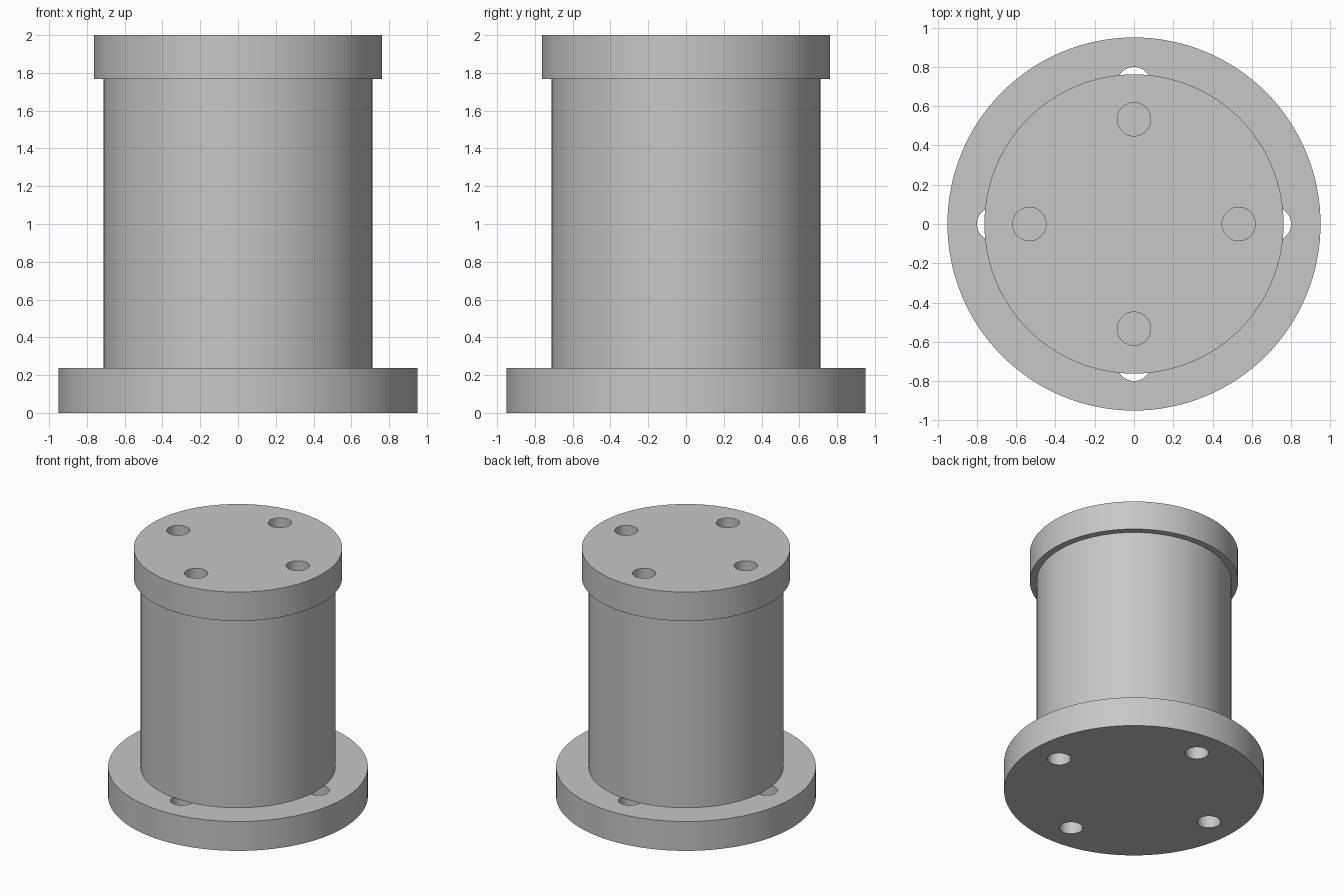
import bpy
import math

cube = bpy.data.objects.get("Cube")
if cube:
    bpy.data.objects.remove(cube, do_unlink=True)

grey = bpy.data.materials.new("light_grey")
grey.use_nodes = True
GREY = (0.57, 0.57, 0.57, 1)
grey.diffuse_color = GREY
grey.node_tree.nodes["Principled BSDF"].inputs["Base Color"].default_value = GREY


def cylinder(name, radius, low, high, x=0, y=0, sides=128):
    bpy.ops.mesh.primitive_cylinder_add(
        vertices=sides, radius=radius, depth=high - low,
        location=(x, y, (low + high) / 2))
    obj = bpy.context.object
    obj.name = obj.data.name = name
    obj.data.materials.append(grey)
    return obj


def smooth(obj):
    bpy.ops.object.select_all(action='DESELECT')
    obj.select_set(True)
    bpy.context.view_layer.objects.active = obj
    bpy.ops.object.shade_smooth_by_angle(angle=math.radians(30))


def drilled_disc(name, radius, low, high, bolt_circle, hole=0.085):
    """Disc with four through holes, one on each axis direction."""
    disc = cylinder(name, radius, low, high)
    for i in range(4):
        a = i * math.pi / 2
        drill = cylinder("drill", hole, low - 0.1, high + 0.1,
                         bolt_circle * math.cos(a),
                         bolt_circle * math.sin(a), 48)
        drill.hide_render = True
        cut = disc.modifiers.new("hole", 'BOOLEAN')
        cut.operation = 'DIFFERENCE'
        cut.solver = 'EXACT'
        cut.object = drill
        bpy.context.view_layer.objects.active = disc
        bpy.ops.object.modifier_apply(modifier=cut.name)
        bpy.data.objects.remove(drill, do_unlink=True)
    smooth(disc)


# Wide base flange, solid column that closes the holes, and top flange
BASE_TOP, CAP_BOTTOM = 0.237, 1.767
drilled_disc("base_flange", 0.95, 0, BASE_TOP, 0.715)
smooth(cylinder("column", 0.712, BASE_TOP, CAP_BOTTOM))
drilled_disc("top_flange", 0.762, CAP_BOTTOM, 2, 0.533)
